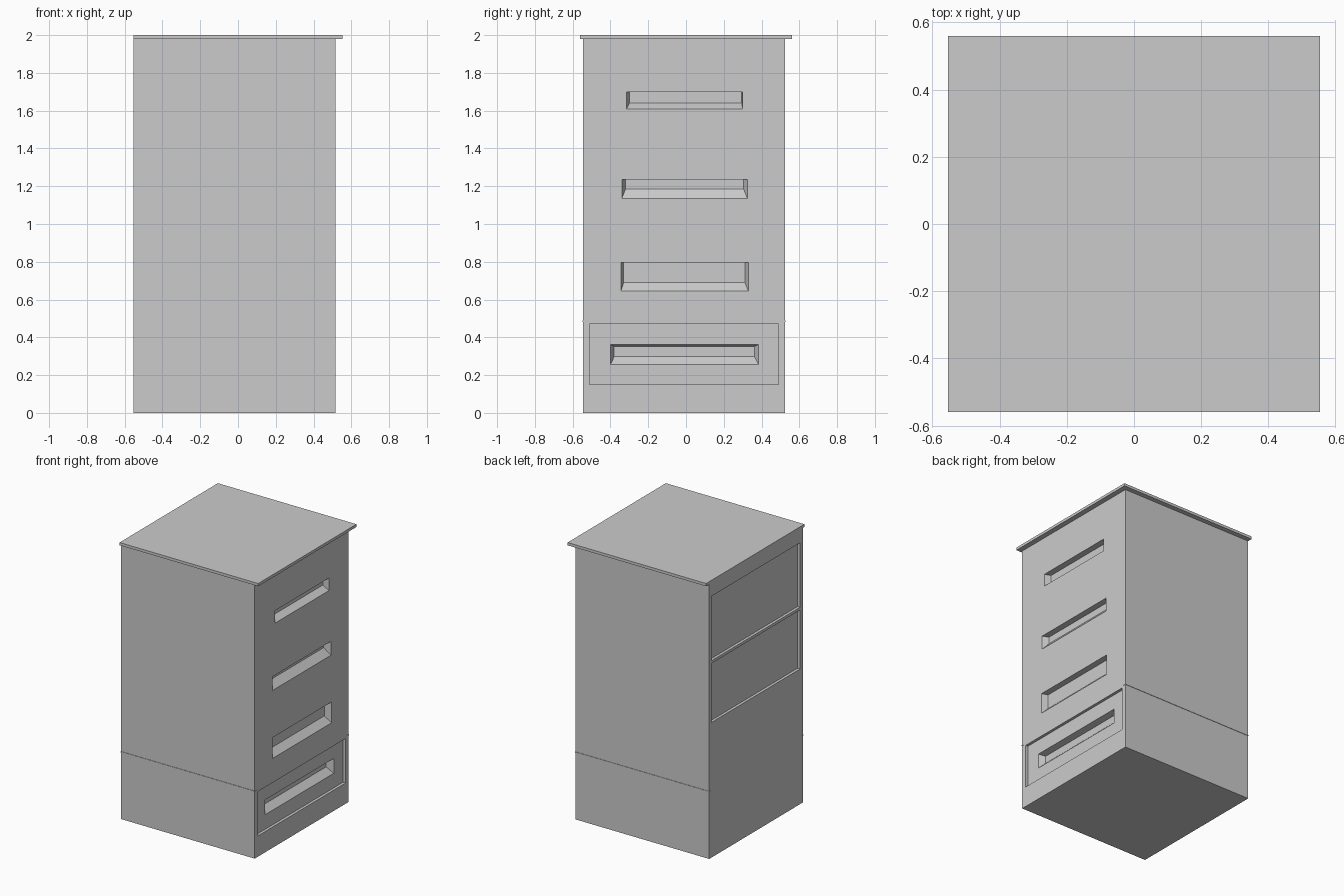
import bpy, bmesh

if "Cube" in bpy.data.objects:
    bpy.data.objects.remove(bpy.data.objects["Cube"])

X0, X1, Y0, Y1 = -0.553, 0.515, -0.545, 0.525   # carcass footprint
POCKET, RECESS = 0.045, 0.02                    # depths of handle pockets and drawer panels


def loft(name, sections):
    """Solid through rectangles given as (x, (y0, y1, z0, z1)), capped at both ends."""
    bm = bmesh.new()
    rings = [[bm.verts.new((x, y, z)) for y, z in ((a, c), (b, c), (b, d), (a, d))]
             for x, (a, b, c, d) in sections]
    for r, s in zip(rings, rings[1:]):
        for i in range(4):
            j = (i + 1) % 4
            bm.faces.new((r[i], r[j], s[j], s[i]))
    bm.faces.new(rings[0])
    bm.faces.new(rings[-1])
    bmesh.ops.recalc_face_normals(bm, faces=bm.faces)
    mesh = bpy.data.meshes.new(name)
    bm.to_mesh(mesh)
    bm.free()
    obj = bpy.data.objects.new(name, mesh)
    bpy.context.collection.objects.link(obj)
    return obj


def box(name, x0, x1, *rect):
    return loft(name, [(x0, rect), (x1, rect)])


def cut(target, cutter):
    """Subtract the cutter, apply the result and discard the cutter."""
    cutter.hide_render = True
    mod = target.modifiers.new("cut", "BOOLEAN")
    mod.operation, mod.solver, mod.object = "DIFFERENCE", "EXACT", cutter
    bpy.context.view_layer.objects.active = target
    bpy.ops.object.modifier_apply(modifier=mod.name)
    bpy.data.objects.remove(cutter)


# Carcass and overhanging top
body = box("cabinet_body", X0, X1, Y0, Y1, 0, 1.98)
box("top_board", -0.553, 0.553, -0.56, 0.56, 1.98, 2.0)

# Recessed drawer panels: one low on the right side, two high on the left side
cut(body, box("lower_panel_cutter", X1 - RECESS, X1 + 0.1, -0.51, 0.49, 0.15, 0.47))
for z0, z1 in ((1.42, 1.885), (0.975, 1.40)):
    cut(body, box("upper_panel_cutter", X0 - 0.1, X0 + RECESS, -0.51, 0.50, z0, z1))

# Tapered handle pockets: face x, outer rectangle, inner rectangle
pockets = [
    (X1, (-0.315, 0.30, 1.61, 1.70), (-0.30, 0.295, 1.64, 1.70)),
    (X1, (-0.34, 0.325, 1.135, 1.235), (-0.32, 0.305, 1.185, 1.235)),
    (X1, (-0.345, 0.33, 0.645, 0.795), (-0.33, 0.312, 0.69, 0.795)),
    (X1 - RECESS, (-0.40, 0.385, 0.255, 0.362), (-0.38, 0.362, 0.298, 0.352)),
]
for face, outer, inner in pockets:
    cut(body, loft("pocket_cutter",
                   [(face + 0.1, outer), (face, outer), (face - POCKET, inner)]))

# Thin divider strip showing on the front and back
box("divider_strip", X0 - 0.001, X1 + 0.002, Y0 - 0.003, Y0 + 0.02, 0.481, 0.488)
box("divider_strip_back", X0 - 0.001, X1 + 0.002, Y1 - 0.02, Y1 + 0.003, 0.481, 0.488)
